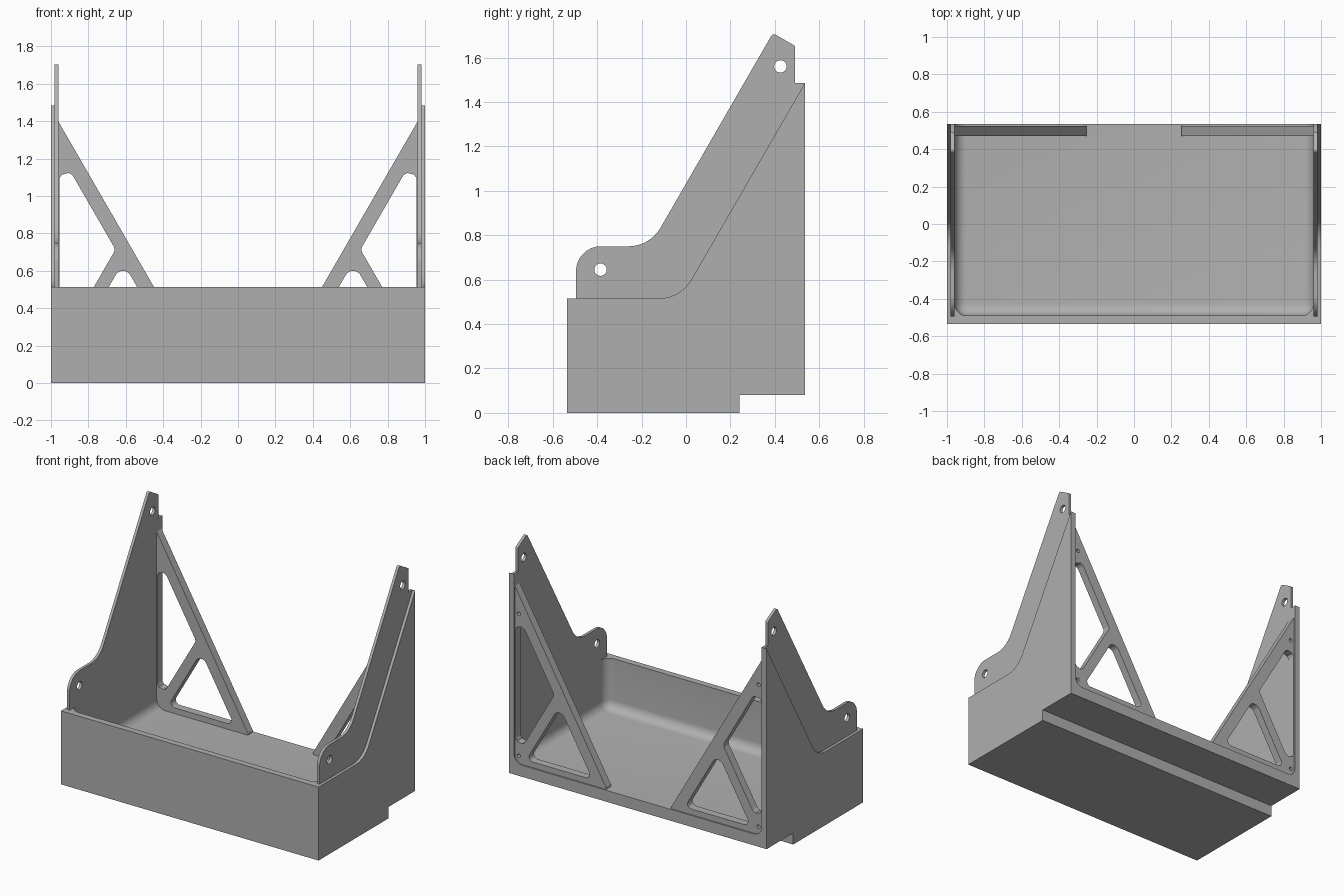
import bpy, bmesh, math
from mathutils import Vector

old = bpy.data.objects.get("Cube")
if old:
    bpy.data.objects.remove(old)

grey = bpy.data.materials.new("light grey")
grey.use_nodes = True
grey.diffuse_color = (0.43, 0.43, 0.43, 1)
grey.node_tree.nodes["Principled BSDF"].inputs["Base Color"].default_value = grey.diffuse_color


def rounded(corners, steps=7):
    """Turn (a, b, radius) corners into an outline with true arc fillets."""
    out = []
    for i, (a, b, r) in enumerate(corners):
        p = Vector((a, b))
        if r == 0:
            out.append(p)
            continue
        u = (Vector(corners[i - 1][:2]) - p).normalized()
        v = (Vector(corners[(i + 1) % len(corners)][:2]) - p).normalized()
        half = u.angle(v) / 2
        centre = p + (u + v).normalized() * (r / math.sin(half))
        t = r / math.tan(half)
        start, end = p + u * t - centre, p + v * t - centre
        for k in range(steps + 1):
            f = k / steps
            out.append(centre + (start * (1 - f) + end * f).normalized() * r)
    return out


def circle(a, b, r, n=24):
    return [Vector((a + r * math.cos(k * math.tau / n), b + r * math.sin(k * math.tau / n)))
            for k in range(n)]


def make(name, bm):
    bmesh.ops.recalc_face_normals(bm, faces=bm.faces)
    me = bpy.data.meshes.new(name)
    bm.to_mesh(me)
    bm.free()
    me.materials.append(grey)
    ob = bpy.data.objects.new(name, me)
    bpy.context.collection.objects.link(ob)
    return ob


def extrude(name, outline, axis, lo, hi):
    """Extrude an outline along x (outline in y, z) or along y (outline in x, z)."""
    bm = bmesh.new()
    place = (lambda p, d: (d, p.x, p.y)) if axis == "x" else (lambda p, d: (p.x, d, p.y))
    face = bm.faces.new([bm.verts.new(place(p, lo)) for p in outline])
    moved = bmesh.ops.extrude_face_region(bm, geom=[face])["geom"]
    shift = Vector((hi - lo, 0, 0)) if axis == "x" else Vector((0, hi - lo, 0))
    bmesh.ops.translate(bm, vec=shift, verts=[g for g in moved if isinstance(g, bmesh.types.BMVert)])
    return make(name, bm)


def box(name, lo, hi):
    bm = bmesh.new()
    bmesh.ops.create_cube(bm, size=1)
    for v in bm.verts:
        v.co = [lo[i] if v.co[i] < 0 else hi[i] for i in range(3)]
    return make(name, bm)


def activate(ob):
    bpy.ops.object.select_all(action="DESELECT")
    ob.select_set(True)
    bpy.context.view_layer.objects.active = ob


def cut(ob, *cutters):
    activate(ob)
    for c in cutters:
        mod = ob.modifiers.new("cut", "BOOLEAN")
        mod.operation, mod.solver, mod.object = "DIFFERENCE", "EXACT", c
        bpy.ops.object.modifier_apply(modifier=mod.name)
        bpy.data.objects.remove(c)


def smooth(ob):
    activate(ob)
    bpy.ops.object.shade_smooth_by_angle(angle=math.radians(25))


def mirrored(ob, name):
    bm = bmesh.new()
    bm.from_mesh(ob.data)
    for v in bm.verts:
        v.co.x *= -1
    smooth(make(name, bm))


RIM, FLOOR, BACK = 0.515, 0.16, 0.535

# Tub: side profile across the full width, stepped underneath at the back
tub = extrude("tub", rounded([
    (-0.535, 0, 0), (0.24, 0, 0), (0.24, 0.08, 0), (BACK, 0.08, 0),
    (BACK, 1.485, 0), (-0.025, RIM, 0.17), (-0.535, RIM, 0)]), "x", -1, 1)

# Rounded hollow, open at the back
hollow = box("hollow_cutter", (-0.96, -0.49, FLOOR), (0.96, 1, 0.8))
bm = bmesh.new()
bm.from_mesh(hollow.data)


def is_soft(edge):
    m = (edge.verts[0].co + edge.verts[1].co) / 2
    at_front, at_floor, at_side = m.y < -0.48, m.z < FLOOR + 0.01, abs(m.x) > 0.9
    return at_front + at_floor + at_side == 2 and m.y < 0.9 and m.z < 0.7


bmesh.ops.bevel(bm, geom=[e for e in bm.edges if is_soft(e)], offset=0.065,
                segments=7, profile=0.5, affect="EDGES")
bm.to_mesh(hollow.data)
bm.free()
cut(tub, hollow, box("upper_cutter", (-0.98, -1, RIM), (0.98, 1, 2)))
smooth(tub)

# Side plates with mounting ears
plate = extrude("left_side_plate", rounded([
    (-0.495, RIM, 0), (-0.495, 0.75, 0.11), (-0.163, 0.75, 0.165), (0.391, 1.71, 0.015),
    (0.49, 1.653, 0.01), (0.49, 1.485, 0), (BACK, 1.485, 0), (BACK, RIM, 0)]), "x", 0.96, 0.98)
cut(plate, *[extrude("hole_cutter", circle(y, z, 0.028), "x", 0.9, 1.1)
             for y, z in ((0.425, 1.56), (-0.385, 0.645))])
smooth(plate)
mirrored(plate, "right_side_plate")

# Triangular back braces with two windows and blind screw holes
brace = extrude("left_back_brace", rounded([
    (0.965, FLOOR - 0.01, 0), (0.253, FLOOR - 0.01, 0), (0.253, 0.174, 0.008),
    (0.96, 1.398, 0), (0.965, 1.398, 0)]), "y", 0.47, 0.525)
windows = (
    [(0.955, 0.195, 0.04), (0.955, 1.234, 0.04), (0.655, 0.714, 0.035)],
    [(0.358, 0.2, 0.03), (0.615, 0.645, 0.045), (0.872, 0.2, 0.03)])
cutters = [extrude("window_cutter", rounded(w), "y", 0.4, 0.6) for w in windows]
cutters += [extrude("screw_cutter", circle(0.93, z, 0.013, 16), "y", 0.49, 0.6)
            for z in (0.215, 1.21)]
cut(brace, *cutters)
smooth(brace)
mirrored(brace, "right_back_brace")
